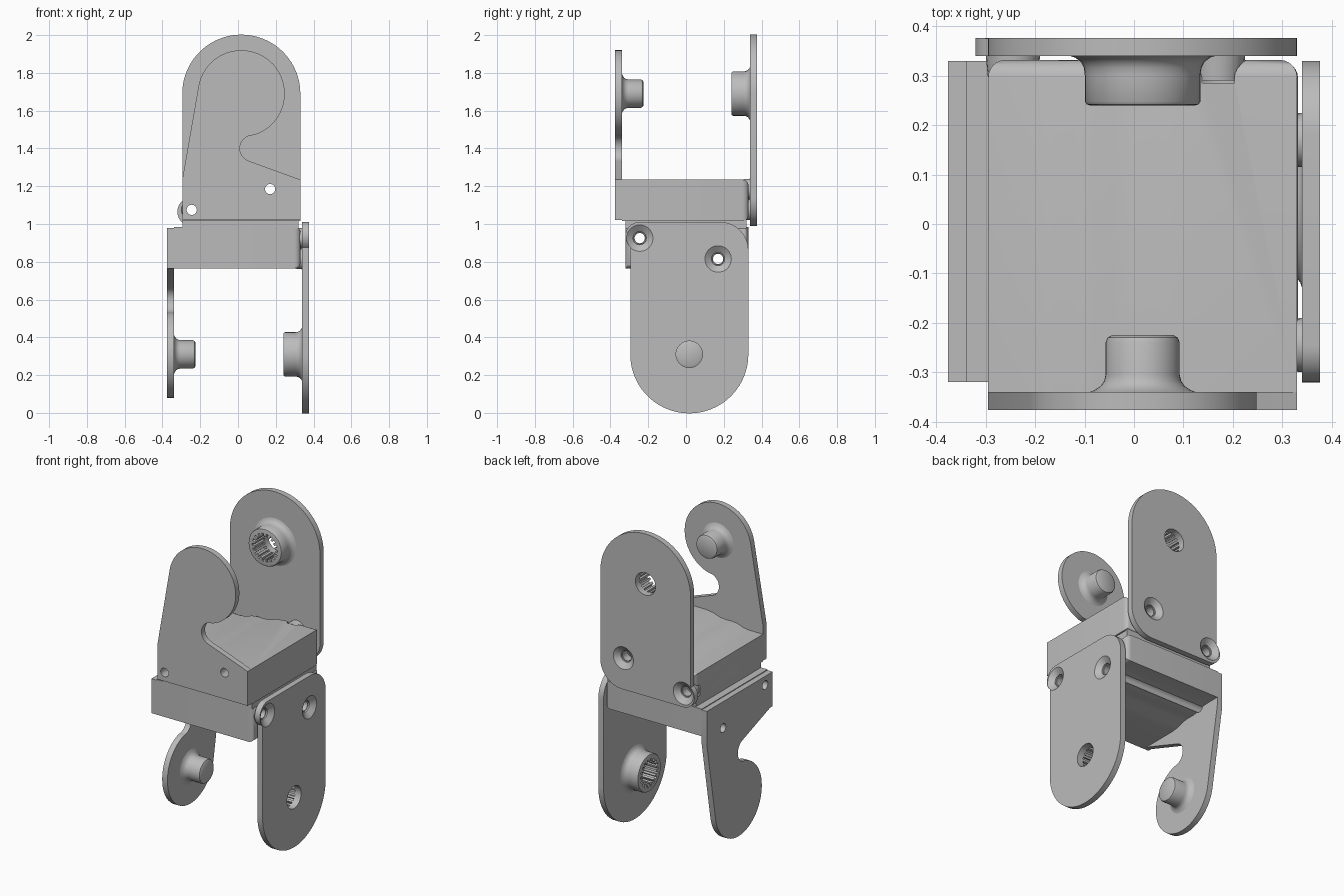
import bpy, bmesh, math
from mathutils import Vector

if "Cube" in bpy.data.objects:
    bpy.data.objects.remove(bpy.data.objects["Cube"])

metal = bpy.data.materials.new("satin_grey")
metal.use_nodes = True
metal.diffuse_color = (0.5, 0.5, 0.5, 1)
metal.node_tree.nodes["Principled BSDF"].inputs["Base Color"].default_value = (0.5, 0.5, 0.5, 1)

MID, AXLE = 0.0175, 1.69          # pivot centre across and up
HOLES = [(-0.245, 1.075), (0.17, 1.185)]


# Placements of (across, depth, height): the lower fork is turned upside down
def upper(a, d, h):
    return Vector((a, d, h))


def lower(a, d, h):
    return Vector((d, a, 2 - h))


def lower_flipped(a, d, h):
    return lower(2 * MID - a, d, h)


def arc(ca, ch, r, start, end, n=16):
    angles = [math.radians(start + (end - start) * i / n) for i in range(n + 1)]
    return [(ca + r * math.cos(t), ch + r * math.sin(t)) for t in angles]


def finish(name, bm):
    bmesh.ops.recalc_face_normals(bm, faces=bm.faces)
    mesh = bpy.data.meshes.new(name)
    bm.to_mesh(mesh)
    bm.free()
    mesh.materials.append(metal)
    ob = bpy.data.objects.new(name, mesh)
    bpy.context.collection.objects.link(ob)
    return ob


def extrude(name, outline, d0, d1, place):
    bm = bmesh.new()
    rings = [[bm.verts.new(place(a, d, h)) for a, h in outline] for d in (d0, d1)]
    bm.faces.new(rings[0])
    bm.faces.new(rings[1])
    n = len(outline)
    for i in range(n):
        j = (i + 1) % n
        bm.faces.new((rings[0][i], rings[0][j], rings[1][j], rings[1][i]))
    return finish(name, bm)


# Revolve (radius, depth) pairs about an axis along the depth direction
def turn(name, profile, place, centre=(MID, AXLE), closed=False, n=40):
    bm = bmesh.new()
    rings = []
    for r, d in profile:
        rings.append([bm.verts.new(place(a, d, h)) for a, h in arc(*centre, r, 0, 360 - 360 / n, n - 1)])
    pairs = list(zip(rings, rings[1:]))
    if closed:
        pairs.append((rings[-1], rings[0]))
    else:
        bm.faces.new(rings[0])
        bm.faces.new(rings[-1])
    for p, q in pairs:
        for i in range(n):
            j = (i + 1) % n
            bm.faces.new((p[i], p[j], q[j], q[i]))
    return finish(name, bm)


def cut(ob, cutters):
    for c in cutters:
        c.hide_render = True
        m = ob.modifiers.new("cut", 'BOOLEAN')
        m.operation, m.solver, m.object = 'DIFFERENCE', 'EXACT', c
    bpy.context.view_layer.update()
    graph = bpy.context.evaluated_depsgraph_get()
    mesh = bpy.data.meshes.new_from_object(ob.evaluated_get(graph))
    ob.modifiers.clear()
    ob.data = mesh
    for c in cutters:
        bpy.data.objects.remove(c)


def round_edges(ob, test, width):
    bm = bmesh.new()
    bm.from_mesh(ob.data)
    edges = [e for e in bm.edges if test(e.verts[0].co) and test(e.verts[1].co)]
    bmesh.ops.bevel(bm, geom=edges, offset=width, segments=6, profile=0.5, affect='EDGES')
    bm.to_mesh(ob.data)
    bm.free()


def bores(place):
    return [turn("bore", [(0.027, -0.5), (0.027, 0.5)], place, c, n=24) for c in HOLES]


def fork(prefix, place, hook_place, corner):
    # Hooked cheek with a peg
    hook = [(-0.295, 1.02), (-0.295, 1.235)]
    hook += arc(MID, AXLE, 0.23, 170, -73, 40) + arc(0.08, 1.4, 0.07, 92, 252, 16)
    hook += [(0.33, 1.235), (corner, 1.235), (corner, 1.02)] if corner > 0.33 else [(0.33, 1.235), (0.33, 1.02)]
    cheek = extrude(prefix + "_hook_cheek", hook, -0.376, -0.34, hook_place)
    cut(cheek, bores(place))
    peg = [(0.11, -0.341)] + [(0.11 - r, d - 0.34) for r, d in
                              [(0.013, 0.004), (0.025, 0.012), (0.032, 0.022), (0.035, 0.035)]]
    peg += [(0.075, -0.24), (0.071, -0.23), (0.062, -0.225)]
    turn(prefix + "_peg", peg, place)

    # Bolted cheek with a rounded end and a lug around the outer screw
    plate = arc(MID, AXLE, 0.3125, 0, 180, 40) + [(-0.295, 1.15)]
    plate += arc(-0.245, 1.065, 0.076, 130, 270) + arc(0.18, 1.139, 0.15, 270, 360)
    cheek = extrude(prefix + "_bolted_cheek", plate, 0.34, 0.376, place)
    sinks = [turn("sink", [(0.035, 0.3), (0.035, 0.35), (0.07, 0.3761), (0.07, 0.4)], place, c) for c in HOLES]
    cut(cheek, sinks + [turn("axle", [(0.07, 0.3), (0.07, 0.4)], place)])

    # Splined socket behind the bolted cheek
    socket = [(0.15, 0.341), (0.137, 0.337), (0.125, 0.328), (0.119, 0.316), (0.117, 0.3),
              (0.117, 0.248), (0.113, 0.242), (0.106, 0.24), (0.07, 0.24), (0.07, 0.341)]
    ring = turn(prefix + "_socket", socket, place, closed=True)
    teeth = 18
    star = []
    for i in range(teeth):
        t = 360 * i / teeth
        for r, s in ((0.069, -5), (0.088, -4), (0.088, 4), (0.069, 5)):
            star += arc(MID, AXLE, r, t + s, t + s, 1)[:1]
    cut(ring, [extrude("splines", star, 0.2, 0.335, place)])

    # Screw spacers
    for i, c in enumerate(HOLES):
        turn(f"{prefix}_spacer_{i + 1}", [(0.03, 0.29), (0.05, 0.29), (0.055, 0.341), (0.03, 0.341)],
             place, c, closed=True, n=24)


fork("upper", upper, upper, 0.33)
fork("lower", lower, lower_flipped, 0.355)


# Body blocks with a gently waved saddle face
def body(name, low, high, base, place, hook_place):
    wave = [(low, base), (low, 1.185), (-0.2, 1.185), (-0.16, 1.19), (-0.12, 1.205), (-0.08, 1.21),
            (-0.04, 1.208), (0, 1.212), (0.05, 1.228), (0.1, 1.235), (high, 1.235), (high, base)]
    ob = extrude(name, wave, -0.34, 0.332, hook_place)
    far = (lambda v: v.y > 0.33) if place is upper else (lambda v: v.x > 0.33)
    round_edges(ob, far, 0.035)
    pockets = [turn("pocket", [(0.06, 0.285), (0.06, 0.4)], place, c) for c in HOLES]
    cut(ob, pockets + bores(place))


body("upper_body", -0.295, 0.33, 1.015, upper, upper)
body("lower_body", -0.295, 0.355, 1.015, lower, lower_flipped)

# Waist joining the two blocks
waist = extrude("waist", [(-0.295, 0.975), (0.32, 0.975), (0.32, 1.03), (-0.295, 1.03)], -0.32, 0.32, upper)

for ob in bpy.context.scene.objects:
    ob.select_set(ob.type == 'MESH')
    if ob.type == 'MESH':
        bpy.context.view_layer.objects.active = ob
bpy.ops.object.shade_smooth_by_angle(angle=math.radians(35))
